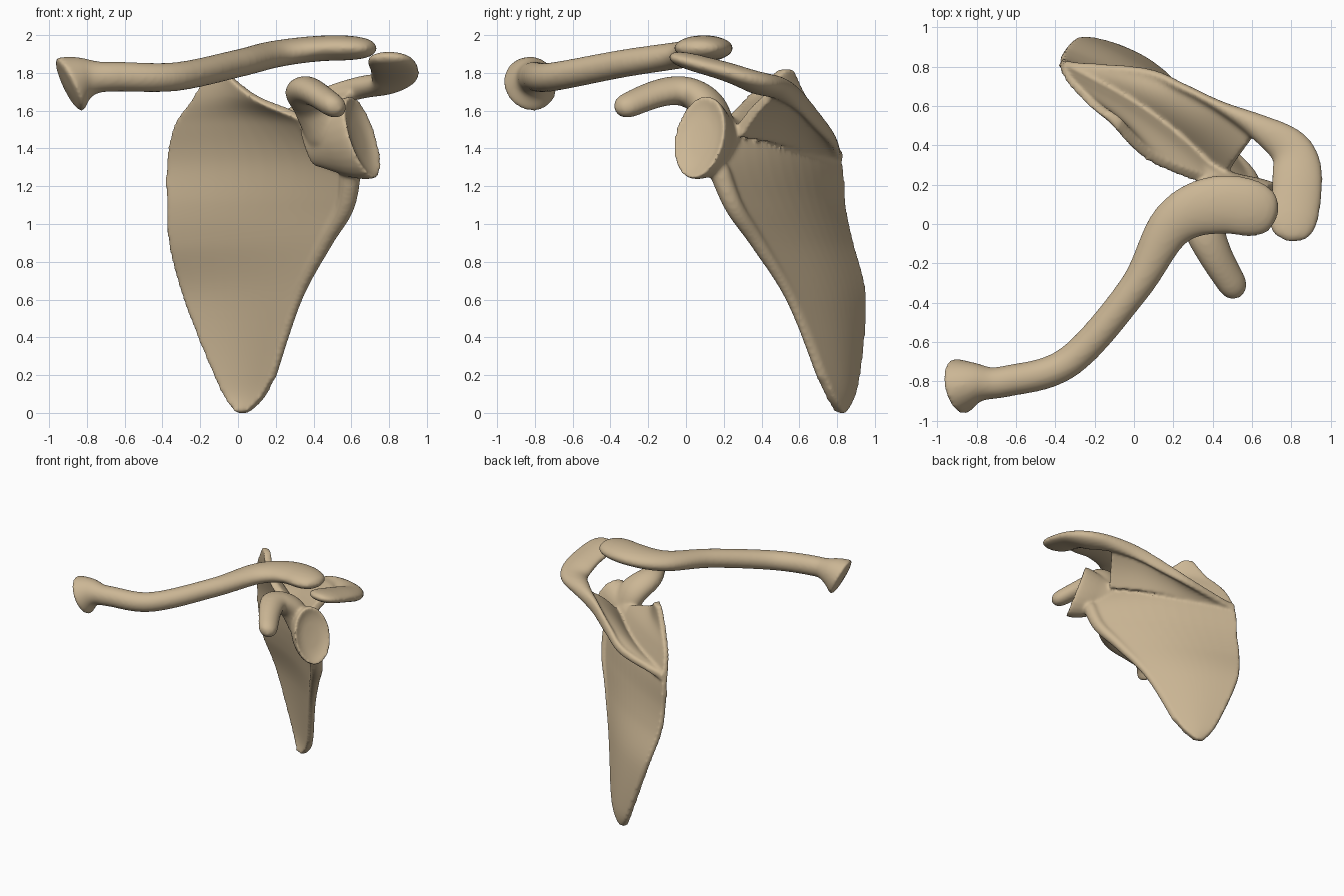
import bpy, bmesh
from math import sin, cos, pi, sqrt
from mathutils import Vector

cube = bpy.data.objects.get("Cube")
if cube:
    bpy.data.objects.remove(cube)

colour = (0.6, 0.47, 0.3, 1)
bone = bpy.data.materials.new("warm_bone")
bone.use_nodes = True
bone.diffuse_color = colour
bone.node_tree.nodes["Principled BSDF"].inputs["Base Color"].default_value = colour


def ease(t):
    """Smooth step, clamped at both ends."""
    t = min(max(t, 0), 1)
    return t * t * (3 - 2 * t)


def spline(points, steps=8):
    """Smooth curve through a few points."""
    points = [Vector(p) for p in points]
    padded = [points[0]] + points + [points[-1]]
    curve = []
    for before, start, end, after in zip(padded, padded[1:], padded[2:], padded[3:]):
        leave, arrive = (end - before) / 2, (after - start) / 2
        for step in range(steps):
            t = step / steps
            curve.append(start.lerp(end, ease(t)) + leave * t * (1 - t) ** 2
                         - arrive * t * t * (1 - t))
    return curve + [points[-1]]


def heading(curve, i):
    return (curve[min(i + 1, len(curve) - 1)] - curve[max(i - 1, 0)]).normalized()


def loft(bm, rings):
    """Skin a list of closed rings and cap both ends."""
    loops = [[bm.verts.new(p) for p in ring] for ring in rings]
    count = len(loops[0])
    for low, high in zip(loops, loops[1:]):
        for i in range(count):
            j = (i + 1) % count
            bm.faces.new((low[i], low[j], high[j], high[i]))
    bm.faces.new(loops[0])
    bm.faces.new(loops[-1])


def tube(bm, points, width, height, up=(0, 0, 1), axis=None, blunt=0.1, sides=24):
    """Oval tube; width and height are rules along its length, both ends are rounded."""
    curve = spline(points)
    rings = []
    for i, centre in enumerate(curve):
        t = i / (len(curve) - 1)
        along = Vector(axis).normalized() if axis else heading(curve, i)
        side = along.cross(Vector(up)).normalized()
        top = side.cross(along)
        tip = max((t - 1 + blunt) / blunt, 1 - 25 * t, 0)
        scale = sqrt(max(1 - tip * tip, 0.02)) / 2
        angles = [2 * pi * k / sides for k in range(sides)]
        rings.append([centre + side * cos(a) * width(t) * scale
                      + top * sin(a) * height(t) * scale for a in angles])
    loft(bm, rings)


def sheet(bm, edge_a, edge_b, thick_a, thick_b, bow, cols=12):
    """Thin bowed plate between two edge curves."""
    curve_a, curve_b = spline(edge_a), spline(edge_b)
    middle = [a.lerp(b, 0.5) for a, b in zip(curve_a, curve_b)]
    rings = []
    for i, (a, b) in enumerate(zip(curve_a, curve_b)):
        normal = (b - a).cross(heading(middle, i)).normalized()
        front, back = [], []
        for k in range(cols + 1):
            u = k / cols
            centre = a.lerp(b, u) + normal * bow * (b - a).length * sin(pi * u)
            half = normal * (thick_a + (thick_b - thick_a) * u) / 2
            front.append(centre - half)
            back.append(centre + half)
        rings.append(front + back[::-1])
    loft(bm, rings)


def finish(bm, name):
    """Fuse the overlapping forms into one smooth bone."""
    bmesh.ops.recalc_face_normals(bm, faces=bm.faces)
    mesh = bpy.data.meshes.new(name)
    bm.to_mesh(mesh)
    bm.free()
    mesh.materials.append(bone)
    obj = bpy.data.objects.new(name, mesh)
    bpy.context.collection.objects.link(obj)
    fuse = obj.modifiers.new("fuse", 'REMESH')
    fuse.mode = 'VOXEL'
    fuse.voxel_size = 0.012
    fuse.use_smooth_shade = True
    soften = obj.modifiers.new("soften", 'SMOOTH')
    soften.factor = 0.5
    soften.iterations = 10


# Collar bone: flared inner end, S-shaped shaft, broad flat outer end
bm = bmesh.new()
tube(bm,
     [(-0.91, -0.83, 1.73), (-0.81, -0.81, 1.77), (-0.65, -0.8, 1.78), (-0.33, -0.7, 1.78),
      (0, -0.33, 1.85), (0.2, 0, 1.9), (0.45, 0.1, 1.93), (0.73, 0.04, 1.93)],
     width=lambda t: 0.16 + 0.14 * ease(1 - 4 * t) + 0.14 * ease(3 * t - 1.6),
     height=lambda t: 0.17 + 0.16 * ease(1 - 4 * t) - 0.04 * t)
finish(bm, "collar_bone")

# Shoulder blade, all forms fused together
bm = bmesh.new()

# Triangular plate: height, then lateral and medial edge, from the lower tip up
outline = [
    (0, 0.05, 0.81, -0.01, 0.83),
    (0.15, 0.17, 0.73, -0.1, 0.9),
    (0.6, 0.31, 0.56, -0.28, 0.94),
    (0.9, 0.46, 0.38, -0.36, 0.87),
    (1.1, 0.57, 0.25, -0.37, 0.83),
    (1.33, 0.6, 0.16, -0.37, 0.81),
    (1.53, 0.4, 0.21, -0.33, 0.73),
    (1.67, 0.1, 0.33, -0.23, 0.63),
    (1.82, -0.08, 0.51, -0.14, 0.56)]
lateral = [(x, y, z) for z, x, y, _, _ in outline]
medial = [(x, y, z) for z, _, _, x, y in outline]
sheet(bm, lateral, medial, thick_a=0.06, thick_b=0.045, bow=0.05)

# Thick ridge along the lateral border, fading towards the tip
tube(bm, lateral[1:6], width=lambda t: 0.04 + 0.08 * t,
     height=lambda t: 0.04 + 0.08 * t, up=(0, 1, 0))

# Neck widening to the socket, whose rounded end turns inward as a dish
tube(bm, [(0.36, 0.26, 1.43), (0.52, 0.15, 1.43), (0.66, 0.07, 1.46), (0.635, 0.085, 1.455)],
     width=lambda t: 0.12 + 0.18 * ease(1.6 * t),
     height=lambda t: 0.26 + 0.2 * ease(1.6 * t),
     axis=(0.8, -0.45, 0.3), blunt=0.33)

# Hooked process pointing forward
tube(bm, [(0.5, 0.16, 1.46), (0.42, 0.12, 1.62), (0.36, 0, 1.7),
          (0.41, -0.15, 1.69), (0.54, -0.37, 1.6)],
     width=lambda t: 0.3 - 0.16 * t, height=lambda t: 0.2 - 0.08 * t,
     up=(0, 0.5, 0.85))

# Crest broadening into the overhanging shoulder tip
crest = [(-0.35, 0.8, 1.36), (0.05, 0.77, 1.45), (0.25, 0.69, 1.55), (0.45, 0.59, 1.66),
         (0.64, 0.49, 1.72), (0.8, 0.37, 1.75), (0.83, 0.2, 1.81), (0.79, -0.09, 1.89)]
tube(bm, crest, width=lambda t: 0.05 + 0.21 * ease(2 * t - 0.7),
     height=lambda t: 0.06 + 0.06 * ease(2 * t) - 0.03 * ease(3 * t - 2), blunt=0.08)

# Spine wall rising from the bowed plate to the crest
root, neck, swell = Vector((-0.35, 0.8, 1.36)), Vector((0.48, 0.27, 1.48)), Vector((0.03, 0.05, 0))
wall_top = [p + Vector((0, 0.03, 0)) * (i == 0) for i, p in enumerate(map(Vector, crest[:5]))]
wall_foot = [root.lerp(neck, i / 4) + swell * sin(pi * i / 4) for i in range(len(wall_top))]
sheet(bm, wall_foot, wall_top, thick_a=0.07, thick_b=0.05, bow=-0.06)
finish(bm, "shoulder_blade")
